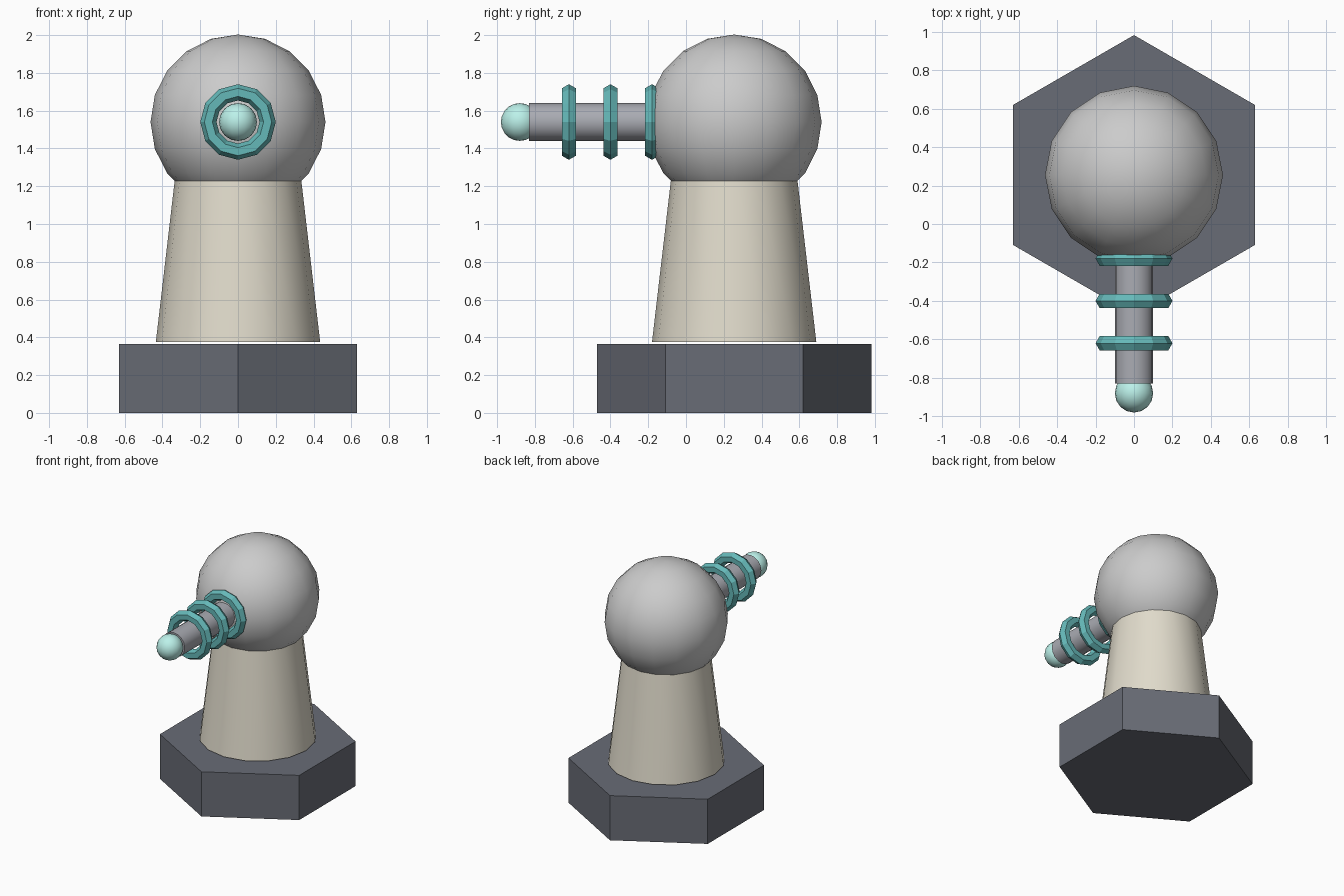
import bpy, math

if "Cube" in bpy.data.objects:
    bpy.data.objects.remove(bpy.data.objects["Cube"])

CY, HEAD_Z = 0.255, 1.54   # tower axis and barrel height
FRONT = (math.pi / 2, 0, 0)


def material(name, rgb):
    m = bpy.data.materials.new(name)
    m.diffuse_color = (*rgb, 1)
    m.use_nodes = True
    m.node_tree.nodes["Principled BSDF"].inputs["Base Color"].default_value = m.diffuse_color
    return m


def finish(name, mat=None, smooth=True):
    ob = bpy.context.object
    ob.name = name
    if mat:
        ob.data.materials.append(mat)
    if smooth:
        bpy.ops.object.shade_smooth_by_angle(angle=math.radians(40))
    return ob


dark = material("dark_grey", (0.14, 0.15, 0.18))
cream = material("cream", (0.75, 0.71, 0.60))
steel = material("steel", (0.40, 0.41, 0.45))
teal = material("teal", (0.13, 0.48, 0.48))
mint = material("mint", (0.50, 0.88, 0.82))
pale = material("pale_grey", (0.60, 0.60, 0.63))

# hexagonal base, corners pointing front and back
bpy.ops.mesh.primitive_cylinder_add(vertices=6, radius=0.727, depth=0.365,
                                    location=(0, CY, 0.1825))
finish("base", dark, smooth=False)

# tapered column, hovering just above the base and ending inside the head
bpy.ops.mesh.primitive_cone_add(vertices=16, radius1=0.435, radius2=0.327,
                                depth=0.925, location=(0, CY, 0.375 + 0.4625))
finish("column", cream)

# round head
bpy.ops.mesh.primitive_uv_sphere_add(segments=16, ring_count=10, radius=0.463,
                                     location=(0, CY, HEAD_Z))
finish("head", pale)

# barrel from inside the head to the tip
y0, y1 = -0.83, -0.1
bpy.ops.mesh.primitive_cylinder_add(vertices=16, radius=0.1, depth=y1 - y0,
                                    location=(0, (y0 + y1) / 2, HEAD_Z), rotation=FRONT)
finish("barrel", steel)

# ball at the muzzle
bpy.ops.mesh.primitive_uv_sphere_add(segments=16, ring_count=10, radius=0.1,
                                     location=(0, -0.88, HEAD_Z))
finish("barrel_tip", mint)

# three coil rings around the barrel, flat faceted
for i in range(3):
    bpy.ops.mesh.primitive_torus_add(major_segments=12, minor_segments=6,
                                     major_radius=0.157, minor_radius=0.043,
                                     location=(0, -0.18 - 0.22 * i, HEAD_Z), rotation=FRONT)
    finish(f"coil_ring_{i + 1}", teal, smooth=False)
